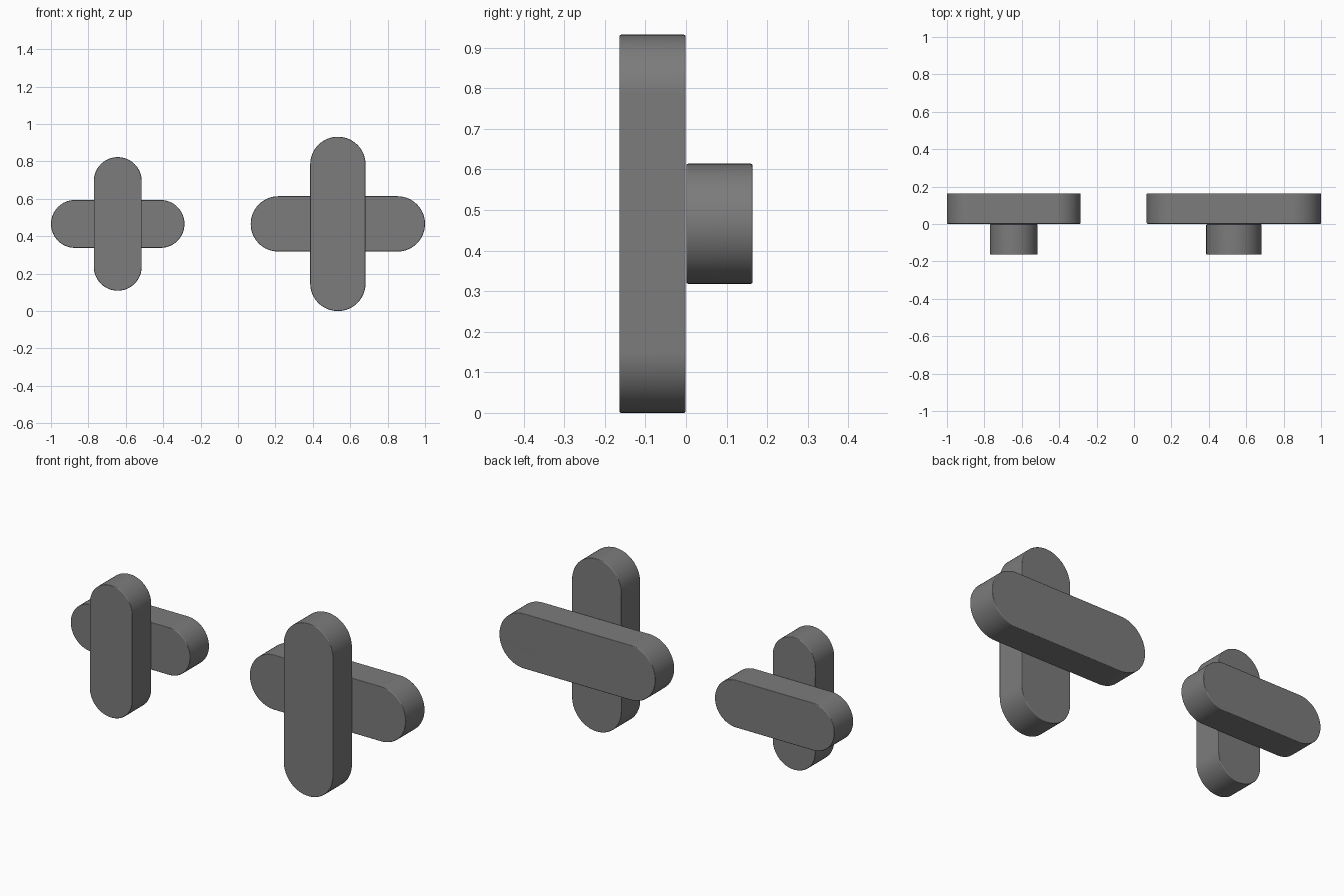
import bpy, bmesh, math

if "Cube" in bpy.data.objects:
    bpy.data.objects.remove(bpy.data.objects["Cube"])

DEPTH = 0.163
CENTRE_Z = 0.466
SEGMENTS = 32

# Dark grey finish shared by all bars
dark = bpy.data.materials.new("dark_grey")
dark.diffuse_color = (0.2, 0.2, 0.2, 1)
dark.use_nodes = True
dark.node_tree.nodes["Principled BSDF"].inputs["Base Color"].default_value = dark.diffuse_color


def rounded_bar(name, cx, length, width, y_front, upright):
    """Stadium-shaped bar lying in the XZ plane, extruded along y."""
    r = width / 2
    half = length / 2 - r
    bm = bmesh.new()
    ring = []
    for side in (1, -1):
        for i in range(SEGMENTS + 1):
            a = -math.pi / 2 + math.pi * i / SEGMENTS
            u = side * (half + r * math.cos(a))
            v = side * r * math.sin(a)
            x, z = (-v, u) if upright else (u, v)
            ring.append(bm.verts.new((x, 0, z)))
    face = bm.faces.new(ring)
    ext = bmesh.ops.extrude_face_region(bm, geom=[face])
    moved = [g for g in ext["geom"] if isinstance(g, bmesh.types.BMVert)]
    bmesh.ops.translate(bm, verts=moved, vec=(0, DEPTH, 0))
    bmesh.ops.recalc_face_normals(bm, faces=bm.faces)
    # soften the two outline rims slightly
    rims = [e for e in bm.edges if abs(e.verts[0].co.y - e.verts[1].co.y) < 1e-6]
    bmesh.ops.bevel(bm, geom=rims, offset=0.004, segments=2, profile=0.5, affect='EDGES')
    for f in bm.faces:
        f.smooth = True
    mesh = bpy.data.meshes.new(name)
    bm.to_mesh(mesh)
    bm.free()
    mesh.materials.append(dark)
    obj = bpy.data.objects.new(name, mesh)
    obj.location = (cx, y_front, CENTRE_Z)
    bpy.context.collection.objects.link(obj)
    # keep the large faces flat-looking beside the softened rims
    obj.modifiers.new("flat_faces", 'WEIGHTED_NORMAL').weight = 100
    return obj


# Each cross: an upright bar in front of a level bar
for label, cx, length, width in (("small", -0.643, 0.714, 0.256),
                                 ("large", 0.534, 0.932, 0.296)):
    rounded_bar(label + "_upright_bar", cx, length, width, -DEPTH - 0.001, True)
    rounded_bar(label + "_level_bar", cx, length, width, 0.001, False)
